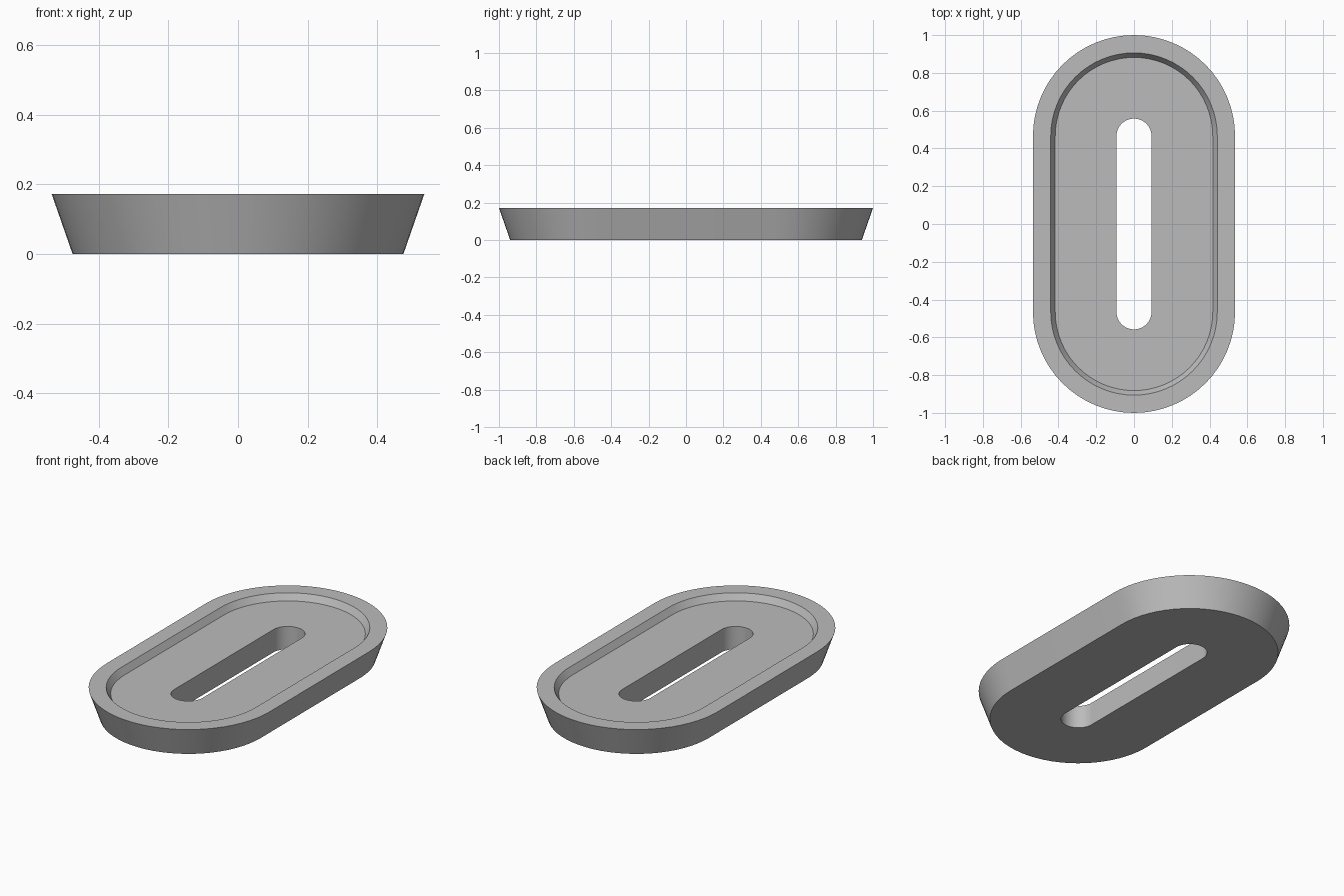
import bpy, bmesh, math

if "Cube" in bpy.data.objects:
    bpy.data.objects.remove(bpy.data.objects["Cube"])

STRAIGHT = 0.465   # half length of the straight sides
SEGMENTS = 32      # steps per rounded end

# Cross-section as (end radius, height), running once around the solid
PROFILE = [
    (0.475, 0.0),     # base edge
    (0.535, 0.172),   # flared top edge
    (0.441, 0.172),   # inside of the rim
    (0.417, 0.135),   # recessed floor
    (0.093, 0.135),   # slot, upper edge
    (0.093, 0.0),     # slot, lower edge
]


def stadium_ring(bm, radius, z):
    """Ring of vertices with two straight sides and two rounded ends."""
    ring = []
    for end in (0, 1):
        offset = STRAIGHT if end == 0 else -STRAIGHT
        for i in range(SEGMENTS + 1):
            a = math.pi * (end + i / SEGMENTS)
            ring.append(bm.verts.new((radius * math.cos(a),
                                      offset + radius * math.sin(a), z)))
    return ring


# Slotted tray: bridge each ring to the next and close the loop
bm = bmesh.new()
rings = [stadium_ring(bm, r, z) for r, z in PROFILE]
for k, lower in enumerate(rings):
    upper = rings[(k + 1) % len(rings)]
    n = len(lower)
    for i in range(n):
        j = (i + 1) % n
        bm.faces.new((lower[i], lower[j], upper[j], upper[i]))
bmesh.ops.recalc_face_normals(bm, faces=bm.faces)
mesh = bpy.data.meshes.new("slotted_tray")
bm.to_mesh(mesh)
bm.free()

tray = bpy.data.objects.new("slotted_tray", mesh)
bpy.context.collection.objects.link(tray)

# Plain grey
grey = bpy.data.materials.new("grey")
grey.diffuse_color = (0.5, 0.5, 0.5, 1.0)
grey.use_nodes = True
grey.node_tree.nodes["Principled BSDF"].inputs["Base Color"].default_value = grey.diffuse_color
mesh.materials.append(grey)

# Smooth walls with crisp edges
bpy.context.view_layer.objects.active = tray
tray.select_set(True)
bpy.ops.object.shade_smooth_by_angle(angle=math.radians(30))
